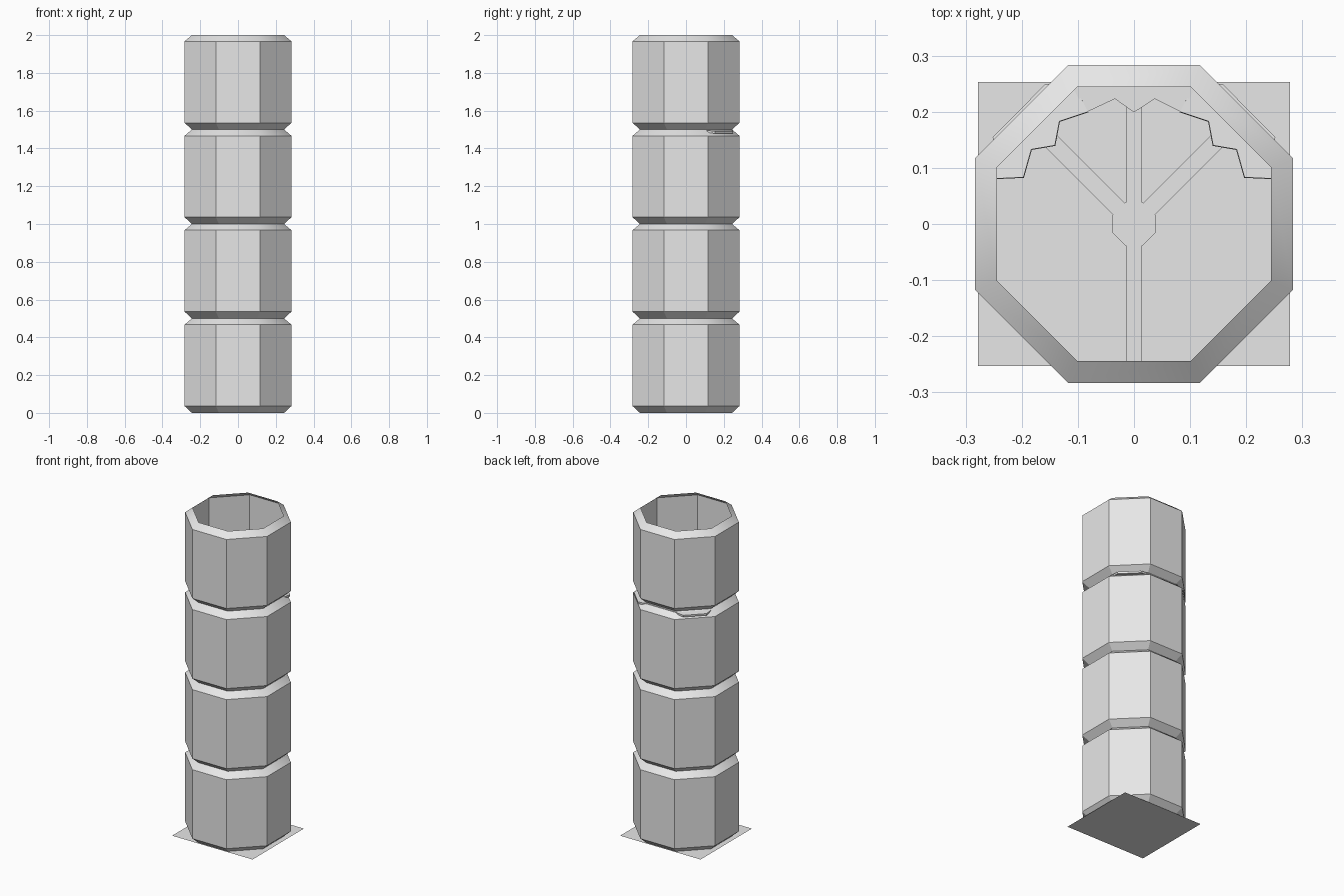
import bpy, bmesh, math
from mathutils import Matrix, Vector

if "Cube" in bpy.data.objects:
    bpy.data.objects.remove(bpy.data.objects["Cube"], do_unlink=True)

stone = bpy.data.materials.new("light_grey")
stone.use_nodes = True
stone.diffuse_color = (0.8, 0.8, 0.8, 1)
stone.node_tree.nodes["Principled BSDF"].inputs["Base Color"].default_value = (0.8, 0.8, 0.8, 1)

WALL, NECK = 0.283, 0.244      # apothems of the octagonal shell
FLOOR_Z = 1.498                # broken floor level


def finish(name, bm):
    bmesh.ops.recalc_face_normals(bm, faces=bm.faces)
    mesh = bpy.data.meshes.new(name)
    bm.to_mesh(mesh)
    bm.free()
    mesh.materials.append(stone)
    obj = bpy.data.objects.new(name, mesh)
    bpy.context.collection.objects.link(obj)
    return obj


def slab(name, outline, top, thick, matrix=Matrix()):
    """Extrude a flat outline downwards from height top."""
    bm = bmesh.new()
    face = bm.faces.new([bm.verts.new((x, y, top)) for x, y in outline])
    if thick:
        ext = bmesh.ops.extrude_face_region(bm, geom=[face])["geom"]
        low = [v for v in ext if isinstance(v, bmesh.types.BMVert)]
        bmesh.ops.translate(bm, vec=(0, 0, -thick), verts=low)
    bm.transform(matrix)
    return finish(name, bm)


# Tower shell: four stacked octagonal drums, open at the top
profile = []
for i in range(4):
    z = i * 0.5
    profile += [(NECK, z), (WALL, z + 0.036), (WALL, z + 0.467)]
profile.append((NECK, 2.0))
bm = bmesh.new()
rings = []
for apothem, z in profile:
    r = apothem / math.cos(math.pi / 8)
    angles = [(k + 0.5) * math.pi / 4 for k in range(8)]
    rings.append([bm.verts.new((r * math.cos(a), r * math.sin(a), z)) for a in angles])
for lo, hi in zip(rings, rings[1:]):
    for k in range(8):
        j = (k + 1) % 8
        bm.faces.new((lo[k], lo[j], hi[j], hi[k]))
shell = finish("tower_shell", bm)
bpy.ops.object.select_all(action='DESELECT')
shell.select_set(True)
bpy.context.view_layer.objects.active = shell
bpy.ops.object.shade_smooth_by_angle(angle=math.radians(30))

# Ground plate under the tower
slab("ground_plate", [(-0.278, -0.253), (0.278, -0.253), (0.278, 0.253), (-0.278, 0.253)], 0.0, 0)

# Floor beams: a hub with four spokes
hub_r = 0.038 / math.cos(math.pi / 8)
hub = [(hub_r * math.cos((k + 0.5) * math.pi / 4), hub_r * math.sin((k + 0.5) * math.pi / 4))
       for k in range(8)]
slab("beam_hub", hub, FLOOR_Z - 0.02, 0.03)
for name, deg, length in (("front", 180, 0.25), ("back", 0, 0.25),
                          ("back_left", -45, 0.25), ("back_right", 45, 0.25)):
    strip = [(-0.0145, 0.034), (0.0145, 0.034), (0.0145, length), (-0.0145, length)]
    slab(name + "_beam", strip, FLOOR_Z - 0.02, 0.03, Matrix.Rotation(math.radians(deg), 4, 'Z'))

# Remains of the broken floor: a back piece and two pieces tilted outwards
slab("back_floor_piece", [(-0.113, 0.25), (-0.085, 0.199), (-0.034, 0.223), (0, 0.199),
                          (0.037, 0.223), (0.085, 0.199), (0.113, 0.25)], FLOOR_Z, 0.012)
side = [(0.082, 0.2), (0.133, 0.183), (0.141, 0.14), (0.183, 0.133), (0.197, 0.083),
        (0.246, 0.081), (0.252, 0.155), (0.158, 0.25), (0.108, 0.25)]
for name, s in (("left", 1), ("right", -1)):
    pivot = Vector((s * 0.16, 0.16, FLOOR_Z))
    tilt = Matrix.Rotation(math.radians(6), 4, Vector((-1, s, 0)))
    slab(name + "_floor_piece", [(s * x, y) for x, y in side], FLOOR_Z, 0.012,
         Matrix.Translation(pivot) @ tilt @ Matrix.Translation(-pivot))
